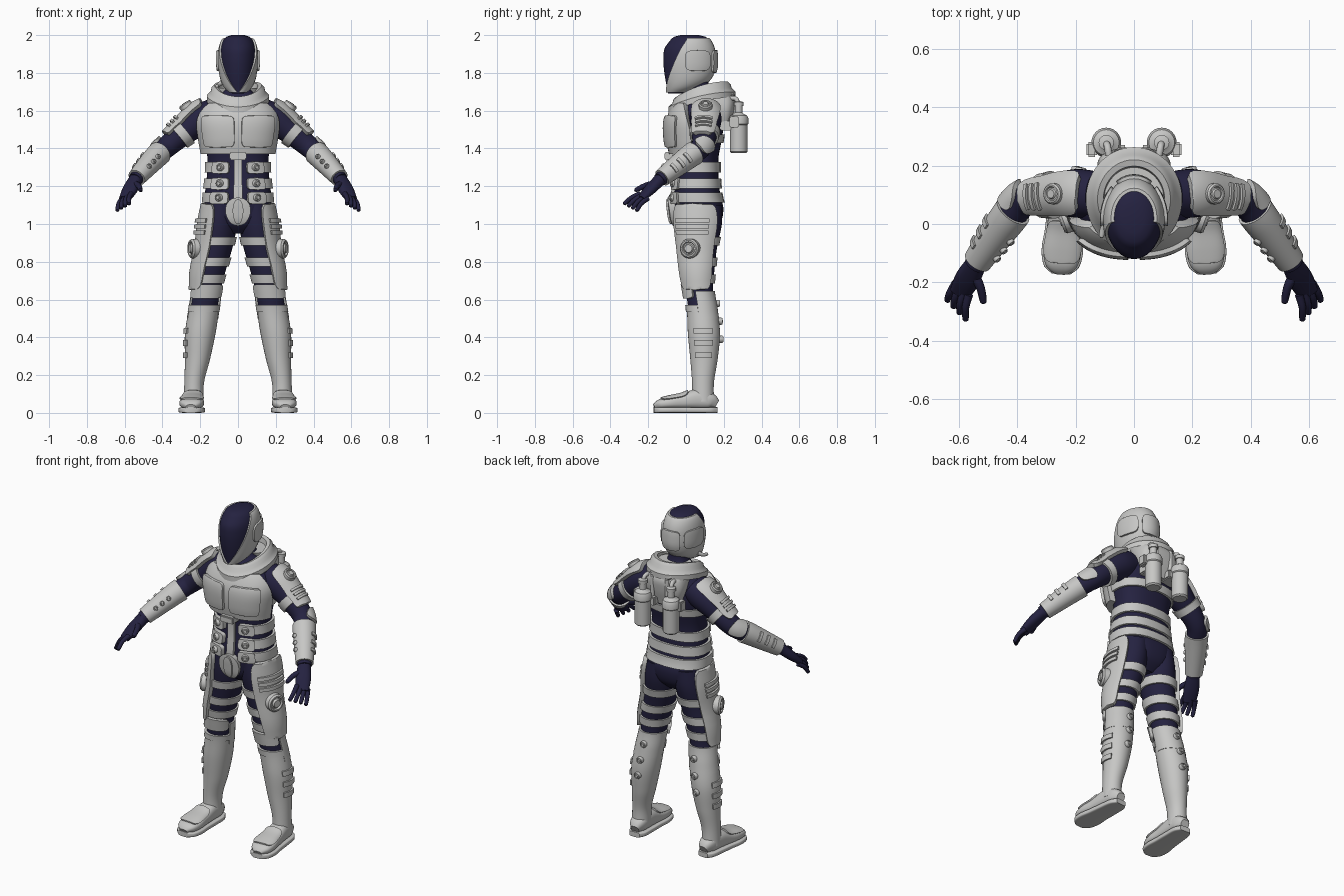
import bpy, bmesh
from math import sin, cos, pi, radians, copysign
from mathutils import Vector

if "Cube" in bpy.data.objects:
    bpy.data.objects.remove(bpy.data.objects["Cube"])


def material(name, rgb):
    m = bpy.data.materials.new(name)
    m.use_nodes = True
    m.diffuse_color = (*rgb, 1)
    m.node_tree.nodes["Principled BSDF"].inputs["Base Color"].default_value = (*rgb, 1)
    return m


SHELL = material("pale grey armour", (.57, .57, .56))
SUIT = material("navy fabric", (.018, .016, .052))
made = []


def build(name, verts, faces, mat, mirror=False):
    mesh = bpy.data.meshes.new(name)
    mesh.from_pydata([tuple(v) for v in verts], [], faces)
    mesh.materials.append(mat)
    ob = bpy.data.objects.new(name, mesh)
    bpy.context.collection.objects.link(ob)
    if mirror:
        ob.modifiers.new("mirror", "MIRROR").use_mirror_merge = False
    made.append(ob)
    return ob


class Form:
    """Smooth body volume through rows of (t, x, y, z, rx, ry)."""

    def __init__(self, rows, square=2, upright=True):
        self.rows, self.e, self.upright = rows, 2 / square, upright

    def row(self, t):
        R = self.rows
        i = max(k for k in range(len(R) - 1) if k == 0 or R[k][0] <= t)
        p, q = R[i], R[i + 1]
        o, r = R[max(i - 1, 0)], R[min(i + 2, len(R) - 1)]
        w = q[0] - p[0]
        s = (t - p[0]) / w
        out = []
        for k in range(1, 6):
            m0 = (q[k] - o[k]) / (q[0] - o[0]) * w
            m1 = (r[k] - p[k]) / (r[0] - p[0]) * w
            d = q[k] - p[k]
            out.append(p[k] + s * (m0 + s * (3 * d - 2 * m0 - m1 + s * (m0 + m1 - 2 * d))))
        return out

    def point(self, t, a, off=0):
        x, y, z, rx, ry = self.row(t)
        u, v = Vector((1, 0, 0)), Vector((0, 1, 0))
        if not self.upright:
            e = (self.rows[-1][0] - self.rows[0][0]) * .01
            d = (Vector(self.row(t + e)[:3]) - Vector(self.row(t - e)[:3])).normalized()
            v = Vector((0, 0, 1))
            v = (v - d * v.dot(d)).normalized()
            u = v.cross(d)
        c, s = cos(radians(a)), sin(radians(a))
        c, s = copysign(abs(c) ** self.e, c), copysign(abs(s) ** self.e, s)
        return Vector((x, y, z)) + u * (rx + off) * c + v * (ry + off) * s


def grid_faces(rows, cols, closed):
    n = cols if closed else cols - 1
    return [(i * cols + j, i * cols + (j + 1) % cols, (i + 1) * cols + (j + 1) % cols, (i + 1) * cols + j)
            for i in range(rows - 1) for j in range(n)]


def skin(name, form, t0, t1, mat, off=0, nt=30, na=32, mirror=False):
    """Closed tube following a form."""
    verts = [form.point(t0 + (t1 - t0) * i / nt, 360 * j / na, off) for i in range(nt + 1) for j in range(na)]
    caps = [tuple(range(na))[::-1], tuple(nt * na + j for j in range(na))]
    return build(name, verts, grid_faces(nt + 1, na, True) + caps, mat, mirror)


def panel(name, form, t0, t1, a, off, mirror=False, rounded=0, mat=SHELL, nt=14):
    """Raised plate on a form; a is an angle range or a rule giving one."""
    a = a if callable(a) else (lambda s, r=a: r)
    full = a(.5)[1] - a(.5)[0] >= 360
    na = 40 if full else 20
    ss = [0] + [(1 - cos(pi * i / nt)) / 2 for i in range(nt + 1)] + [1]
    js = list(range(na)) if full else [0] + list(range(na + 1)) + [na]
    verts = []
    for i, s in enumerate(ss):
        lo, hi = a(s)
        mid, half = (lo + hi) / 2, (hi - lo) / 2
        if rounded:
            half *= max(0, 1 - abs(2 * s - 1) ** rounded) ** (1 / rounded)
        for k, j in enumerate(js):
            rim = i in (0, len(ss) - 1) or (not full and k in (0, len(js) - 1))
            verts.append(form.point(t0 + (t1 - t0) * s, mid + half * (2 * j / na - 1), -.004 if rim else off))
    return build(name, verts, grid_faces(len(ss), len(js), full), mat, mirror)


def lathe(name, profile, pos, axis=(0, 0, 1), mirror=True, n=24, mat=SHELL):
    q = Vector((0, 0, 1)).rotation_difference(Vector(axis))
    verts = [Vector(pos) + q @ Vector((r * cos(2 * pi * j / n), r * sin(2 * pi * j / n), h))
             for r, h in profile for j in range(n)]
    last = (len(profile) - 1) * n
    caps = [tuple(range(n))[::-1], tuple(last + j for j in range(n))]
    return build(name, verts, grid_faces(len(profile), n, True) + caps, mat, mirror)


def stud(name, form, t, a, r, depth, off=0):
    """Ringed disc sitting on the surface of a form."""
    p = form.point(t, a, off)
    lathe(name, [(r, -.01), (r, depth * .7), (r * .85, depth), (r * .7, depth), (r * .62, depth * .7),
                 (r * .5, depth * .75), (r * .4, depth * 1.1)], p, form.point(t, a, off + .1) - p)


def tube(name, pts, r0, r1, mat, mirror=True):
    n = len(pts) - 1
    rows = [(i / n, *p, r0 + (r1 - r0) * i / n, r0 + (r1 - r0) * i / n) for i, p in enumerate(pts)]
    rows.append((1.08, *(Vector(pts[-1]) * 1.08 - Vector(pts[-2]) * .08), r1 * .4, r1 * .4))
    skin(name, Form(rows, 2, False), 0, 1.08, mat, nt=12, na=12, mirror=mirror)


def box(name, loc, size, mirror=False, bevel=.006):
    bm = bmesh.new()
    bmesh.ops.create_cube(bm, size=1)
    for v in bm.verts:
        v.co = Vector(loc) + v.co * Vector(size)
    bmesh.ops.bevel(bm, geom=bm.edges[:], offset=bevel, segments=2, affect="EDGES")
    bm.verts.index_update()
    build(name, [v.co for v in bm.verts], [tuple(v.index for v in f.verts) for f in bm.faces], SHELL, mirror)
    bm.free()


def upright(rows, square=2):
    return Form([(z, x, y, z, rx, ry) for z, x, y, rx, ry in rows], square)


# Body volumes
torso = upright([(.95, 0, .07, .07, .06), (1, 0, .07, .14, .11), (1.08, 0, .07, .175, .128), (1.15, 0, .06, .176, .122),
                 (1.25, 0, .06, .165, .112), (1.35, 0, .06, .162, .112), (1.45, 0, .06, .178, .13),
                 (1.55, 0, .065, .19, .135), (1.62, 0, .075, .165, .115), (1.68, 0, .08, .1, .08),
                 (1.72, 0, .07, .06, .056), (1.8, 0, .06, .055, .055)], 2.4)
leg = upright([(.06, .235, .09, .045, .05), (.16, .232, .09, .044, .05), (.28, .215, .095, .058, .064),
               (.42, .2, .095, .073, .077), (.55, .18, .085, .073, .073), (.65, .165, .07, .073, .073),
               (.75, .15, .065, .084, .085), (.88, .118, .065, .09, .1), (1, .1, .07, .095, .12),
               (1.1, .09, .07, .085, .12)])
arm = Form([(0, .13, .1, 1.585, .08, .08), (.3, .2, .105, 1.55, .083, .083), (.6, .28, .1, 1.49, .07, .068),
            (1, .38, .08, 1.405, .056, .056), (1.2, .435, .015, 1.355, .054, .052),
            (1.7, .545, -.14, 1.235, .038, .036)], 2, False)
skin("body_suit", torso, .95, 1.8, SUIT, nt=50, na=48)
skin("leg_suit", leg, .06, 1.1, SUIT, nt=40, mirror=True)
skin("arm_suit", arm, 0, 1.7, SUIT, nt=40, mirror=True)

# Helmet and visor
head = upright([(1.69, 0, -.06, .03, .035), (1.72, 0, -.02, .062, .08), (1.76, 0, .005, .082, .113),
                (1.82, 0, .015, .094, .132), (1.88, 0, .015, .097, .135), (1.93, 0, .015, .093, .128),
                (1.97, 0, .02, .08, .105), (1.99, 0, .02, .062, .085), (2, 0, .02, .035, .05)])
skin("visor", head, 1.69, 2, SUIT, nt=36, na=40)
panel("helmet_shell", head, 1.695, 1.985, lambda s: (-90 + 82 * s ** .6, 270 - 82 * s ** .6), .01, nt=24)
panel("ear_cover", head, 1.81, 1.92, (-8, 48), .02, True, 4)
panel("helmet_back_panel", head, 1.8, 1.92, (58, 122), .02, False, 5)
tube("microphone", [(-.085, .01, 1.75), (-.105, -.015, 1.735), (-.112, -.045, 1.73)], .013, .008, SHELL, False)

# Tilted collar ring in two steps
collar = []
for r, lift in [(.165, -.05), (.165, -.02), (.145, 0), (.14, .02), (.125, .035), (.105, .03), (.095, -.04)]:
    for j in range(48):
        a = 2 * pi * j / 48
        collar.append((r * cos(a), .085 + 1.08 * r * sin(a), 1.7 + lift + .04 * sin(a) - .02 * sin(a) ** 2))
build("collar", collar, grid_faces(7, 48, True), SHELL)

# Chest armour
panel("chest_plate", torso, 1.37, 1.64, lambda s: (-172 + 28 * s ** 3, -8 - 28 * s ** 3), .036)
panel("chest_panel", torso, 1.405, 1.575, (-87, -38), .05, True, 8)
panel("chest_strap", torso, 1.43, 1.475, (0, 360), .012)

# Waist bands, studs, buckle and groin guard
for i, z in enumerate((1.3, 1.215, 1.14)):
    panel(f"waist_band_{i}", torso, z - .027, z + .027, (-72, 252), .014, nt=6)
    panel(f"belly_pad_{i}", torso, z - .034, z + .03, (-78, -45), .024, True, 5)
    stud(f"belly_stud_{i}", torso, z, -64, .02, .014, .022)
panel("belly_strip", torso, 1.12, 1.37, (-94.5, -85.5), .018)
box("buckle", (0, -.08, 1.36), (.09, .07, .04))
panel("groin_guard", torso, .99, 1.14, (-105, -75), .035, False, 2)
panel("groin_ridge", torso, 1.0, 1.13, (-95, -85), .045, False, 2)

# Back yoke, discs and air tanks
yoke = upright([(1.5, 0, .19, .095, .04), (1.6, 0, .19, .125, .065), (1.67, 0, .165, .12, .09),
                (1.72, 0, .125, .1, .08)], 3)
skin("back_yoke", yoke, 1.5, 1.72, SHELL, nt=14)
lathe("yoke_disc", [(.026, 0), (.026, .022), (.02, .028), (.016, .02)], (.05, .225, 1.675), (0, .6, .8))
lathe("air_tank", [(.038, 0), (.046, .008), (.046, .15), (.051, .155), (.051, .185), (.044, .2), (.028, .207),
                   (.02, .215), (.02, .25), (.026, .25), (.026, .27), (.01, .275)], (.095, .279, 1.375))
tube("tank_hose", [(.095, .279, 1.63), (.09, .26, 1.665), (.08, .2, 1.66)], .012, .012, SHELL)
box("tank_bracket", (.145, .255, 1.54), (.035, .05, .06), True)
box("tank_mount", (.07, .225, 1.52), (.09, .09, .05), True)
lathe("tank_valve", [(.012, 0), (.012, .12), (.008, .125)], (.05, .25, 1.55))

# Shoulder and forearm armour
panel("shoulder_plate", arm, .12, .88, (42, 138), .022, True, 7)
panel("upper_arm_band", arm, .6, .74, (0, 360), .012, True, nt=6)
stud("shoulder_disc", arm, .36, 90, .036, .02, .02)
for i in range(3):
    panel(f"shoulder_rib_{i}", arm, .56 + .08 * i, .6 + .08 * i, (62, 118), .032, True, nt=4)
panel("forearm_guard", arm, 1.12, 1.66, (0, 360), .01, True)
panel("elbow_pad", arm, .94, 1.1, (-20, 80), .016, True, 3)
for i in range(3):
    stud(f"forearm_stud_{i}", arm, 1.3 + .1 * i, 150, .013, .012, .009)
    panel(f"forearm_rib_{i}", arm, 1.27 + .11 * i, 1.31 + .11 * i, (-5, 50), .018, True, nt=4)

# Gloves
palm = Form([(0, .535, -.125, 1.248, .034, .032), (.5, .57, -.188, 1.185, .043, .027),
             (1, .597, -.238, 1.135, .036, .016)], 2.3, False)
skin("palm", palm, 0, 1, SUIT, nt=12, na=20, mirror=True)
for i in range(4):
    k = i - 1.5
    base = Vector((.588, -.222, 1.148)) + k * Vector((.015, .013, -.008))
    tip = Vector((.608, -.295, 1.088)) + k * Vector((.021, .022, -.012))
    bend = (base + tip) / 2 + Vector((.006, -.004, .006))
    tube(f"finger_{i}", [base, bend, tip], .0145, .01, SUIT)
tube("thumb", [(.555, -.16, 1.215), (.527, -.215, 1.203), (.515, -.268, 1.178)], .019, .011, SUIT)

# Hip and thigh armour
panel("hip_plate", leg, .65, 1.11, (-72, 42), .024, True, 7)
stud("hip_disc", leg, .87, -20, .052, .032, .02)
for i in range(3):
    panel(f"hip_rib_{i}", leg, .945 + .032 * i, .965 + .032 * i, (-55, 20), .036, True, nt=4)
for i, z in enumerate((.91, .8, .71)):
    panel(f"thigh_band_{i}", leg, z - .024, z + .022, (0, 360), .01, True, nt=6)

# Boots with knee guards
skin("boot_shaft", leg, .06, .565, SHELL, .008, mirror=True)
panel("calf_guard", leg, .5, .645, (-15, 195), .01, True)
panel("knee_pad", leg, .605, .68, (-155, -25), .02, True, 5)
panel("knee_rim", leg, .535, .57, (-165, -15), .014, True, nt=6)
for i in range(3):
    stud(f"calf_stud_{i}", leg, .39 + .095 * i, 95, .019, .018, .008)
    panel(f"shin_rib_{i}", leg, .29 + .065 * i, .32 + .065 * i, (-35, 30), .017, True, nt=4)
outline = [(.162, .026, .07), (.13, .046, .105), (.06, .053, .125), (-.02, .058, .1), (-.09, .065, .085),
           (-.145, .053, .068), (-.168, .025, .045)]
foot = Form([(-y, .24 - .06 * y, y, .01 + top / 2, w, top / 2 - .01) for y, w, top in outline], 2.6, False)
sole = Form([(-y * 1.02, .24 - .06 * y, y * 1.02, .015, w + .006, .015) for y, w, top in outline], 5, False)
skin("boot_foot", foot, -.162, .168, SHELL, mirror=True)
skin("boot_sole", sole, -.165, .171, SHELL, mirror=True)
panel("instep_plate", foot, -.02, .13, (30, 150), .008, True, 4)

# Smooth curved surfaces, keep plate edges crisp
bpy.ops.object.select_all(action="DESELECT")
for ob in made:
    ob.select_set(True)
bpy.context.view_layer.objects.active = made[0]
bpy.ops.object.shade_smooth_by_angle(angle=radians(38))
